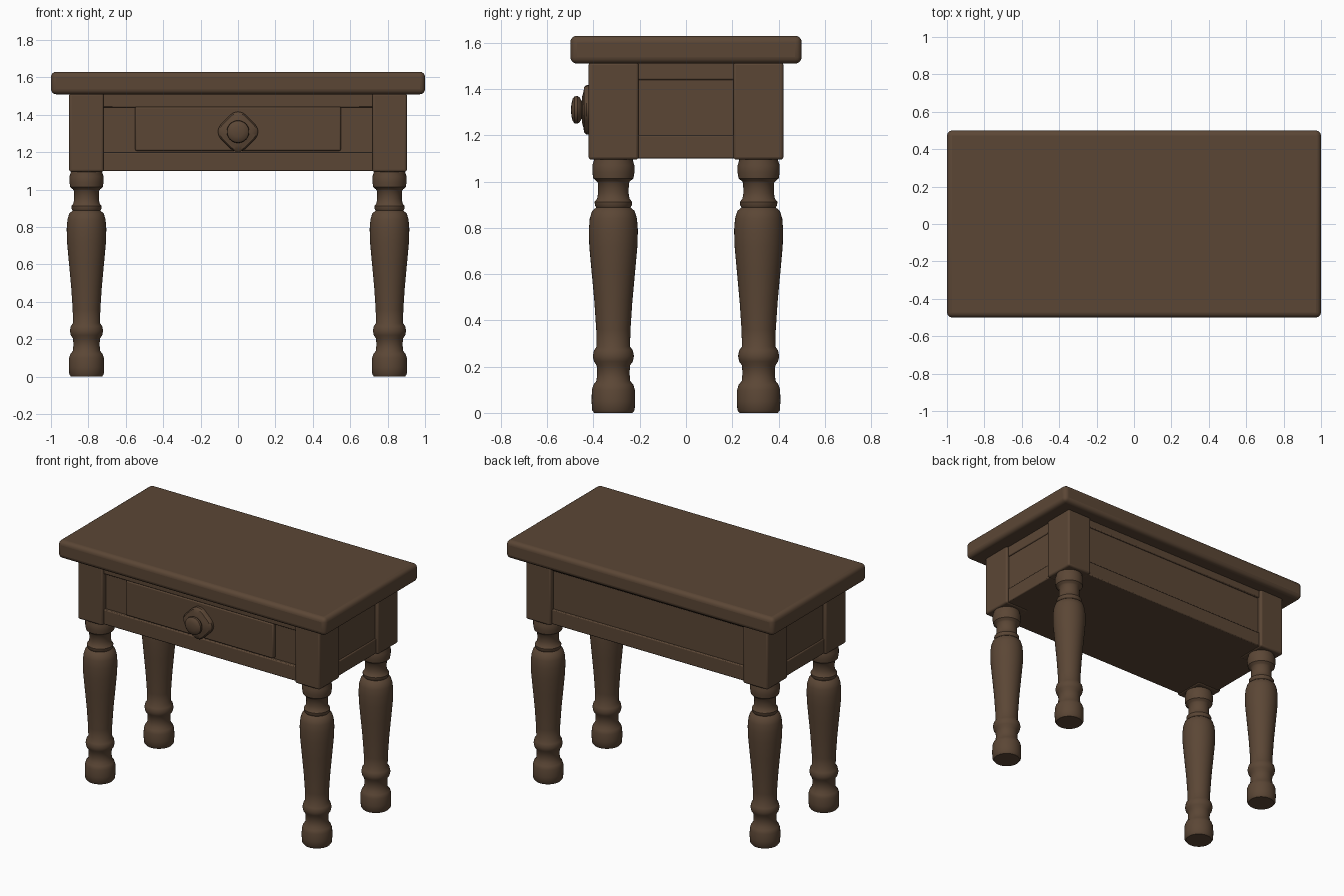
import bpy, bmesh, math
from mathutils import Matrix

if "Cube" in bpy.data.objects:
    bpy.data.objects.remove(bpy.data.objects["Cube"])

wood = bpy.data.materials.new("dark_brown_wood")
wood.diffuse_color = (0.105, 0.062, 0.036, 1)
wood.use_nodes = True
wood.node_tree.nodes["Principled BSDF"].inputs["Base Color"].default_value = wood.diffuse_color


def finish(name, bm, bevel=0.0, segments=3):
    bmesh.ops.recalc_face_normals(bm, faces=bm.faces)
    mesh = bpy.data.meshes.new(name)
    bm.to_mesh(mesh)
    bm.free()
    mesh.materials.append(wood)
    ob = bpy.data.objects.new(name, mesh)
    bpy.context.collection.objects.link(ob)
    if bevel:
        mod = ob.modifiers.new("rounded_edges", 'BEVEL')
        mod.width, mod.segments = bevel, segments
    bpy.ops.object.select_all(action='DESELECT')
    ob.select_set(True)
    bpy.context.view_layer.objects.active = ob
    bpy.ops.object.shade_smooth_by_angle(angle=math.radians(40))
    return ob


def box(name, x0, x1, y0, y1, z0, z1, bevel=0.006, segments=2):
    bm = bmesh.new()
    bmesh.ops.create_cube(bm, size=1)
    for v in bm.verts:
        v.co = ((x0 + x1) / 2 + v.co.x * (x1 - x0),
                (y0 + y1) / 2 + v.co.y * (y1 - y0),
                (z0 + z1) / 2 + v.co.z * (z1 - z0))
    return finish(name, bm, bevel, segments)


def lathe(name, profile, matrix, steps=40, lobe=0.0):
    """Turn (radius, height) points around z, optionally with four soft lobes."""
    bm = bmesh.new()
    rings = []
    for r, z in profile:
        ring = []
        for i in range(steps):
            a = 2 * math.pi * i / steps
            k = r * (1 + lobe * math.cos(4 * a))
            ring.append(bm.verts.new((k * math.cos(a), k * math.sin(a), z)))
        rings.append(ring)
    for lo, hi in zip(rings, rings[1:]):
        for i in range(steps):
            j = (i + 1) % steps
            bm.faces.new((lo[i], lo[j], hi[j], hi[i]))
    bm.faces.new(rings[0][::-1])
    bm.faces.new(rings[-1])
    bm.transform(matrix)
    return finish(name, bm)


# Table top
box("table_top", -1, 1, -0.5, 0.5, 1.51, 1.63, 0.028, 4)

# Recessed case with closed underside
box("apron_case", -0.88, 0.88, -0.385, 0.39, 1.10, 1.515, 0.003)

# Horizontal rails on the long sides
box("front_bottom_rail", -0.74, 0.74, -0.405, -0.36, 1.10, 1.20)
box("front_top_rail", -0.74, 0.74, -0.405, -0.36, 1.44, 1.515)
box("back_bottom_rail", -0.74, 0.74, 0.36, 0.402, 1.10, 1.20)
box("back_top_rail", -0.74, 0.74, 0.36, 0.402, 1.46, 1.515)

# Horizontal rails on the short sides
for side, s in (("left", -1), ("right", 1)):
    xs = sorted((s * 0.85, s * 0.888))
    box(side + "_bottom_rail", *xs, -0.22, 0.22, 1.10, 1.20)
    box(side + "_top_rail", *xs, -0.22, 0.22, 1.44, 1.515)

# Drawer front
box("drawer_front", -0.55, 0.55, -0.41, -0.36, 1.208, 1.443, 0.008)

# Turned legs with square corner posts
leg_profile = [(0.083, 0.0), (0.092, 0.012), (0.094, 0.05), (0.093, 0.10),
               (0.086, 0.122), (0.073, 0.138), (0.070, 0.17), (0.072, 0.205),
               (0.084, 0.222), (0.089, 0.245), (0.084, 0.27), (0.072, 0.287),
               (0.074, 0.36), (0.082, 0.48), (0.094, 0.61), (0.104, 0.72),
               (0.106, 0.79), (0.102, 0.84), (0.092, 0.873), (0.074, 0.888),
               (0.080, 0.898), (0.081, 0.912), (0.070, 0.926), (0.066, 0.95),
               (0.067, 0.995), (0.074, 1.003), (0.087, 1.014), (0.091, 1.04),
               (0.091, 1.07), (0.084, 1.092), (0.084, 1.11)]
for fb, sy in (("front", -1), ("back", 1)):
    for lr, sx in (("left", -1), ("right", 1)):
        lathe(f"{fb}_{lr}_leg", leg_profile,
              Matrix.Translation((sx * 0.81, sy * 0.314, 0)))
        box(f"{fb}_{lr}_post", *sorted((sx * 0.718, sx * 0.903)),
            *sorted((sy * 0.205, sy * 0.421)), 1.095, 1.515, 0.012, 3)

# Drawer pull: lobed backplate and round knob, both turned to face -y
face = Matrix.Translation((0, -0.40, 1.31)) @ Matrix.Rotation(math.pi / 2, 4, 'X')
lathe("pull_backplate", [(0.099, 0), (0.100, 0.030), (0.092, 0.040),
                         (0.070, 0.044), (0.05, 0.05)], face, 48, 0.07)
lathe("drawer_knob", [(0.042, 0.03), (0.040, 0.052), (0.054, 0.060),
                      (0.060, 0.070), (0.058, 0.082), (0.048, 0.090),
                      (0.028, 0.095), (0.008, 0.097)], face)
